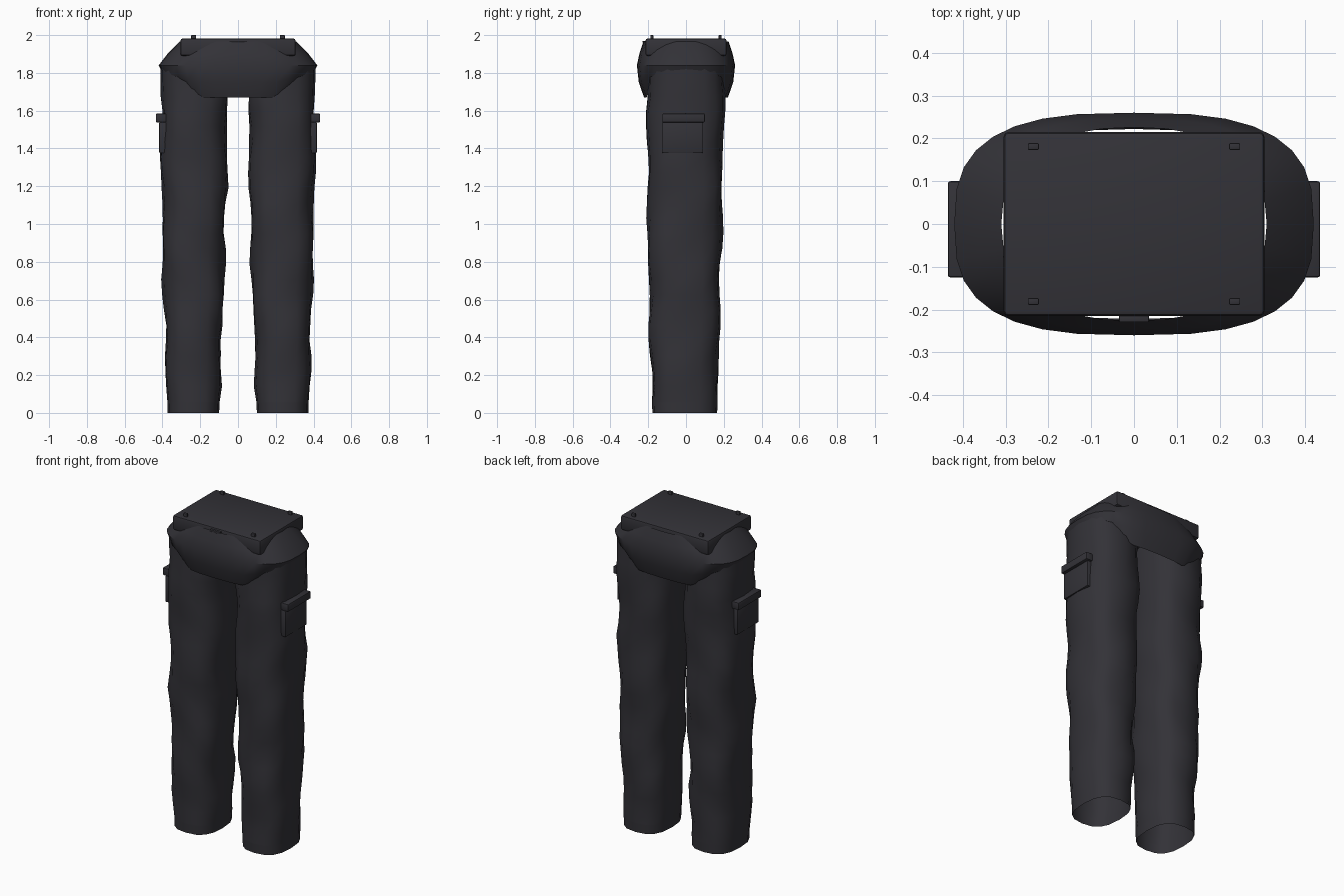
import bpy, bmesh, random
from math import sin, cos, pi, copysign, radians

random.seed(4)
cube = bpy.data.objects.get("Cube")
if cube:
    bpy.data.objects.remove(cube, do_unlink=True)

cloth = bpy.data.materials.new("charcoal cloth")
cloth.use_nodes = True
colour = (0.033, 0.032, 0.039, 1)
cloth.diffuse_color = colour
cloth.node_tree.nodes["Principled BSDF"].inputs["Base Color"].default_value = colour


def finish(name, bm, angle=40):
    mesh = bpy.data.meshes.new(name)
    bmesh.ops.recalc_face_normals(bm, faces=bm.faces)
    bm.to_mesh(mesh)
    bm.free()
    mesh.materials.append(cloth)
    ob = bpy.data.objects.new(name, mesh)
    bpy.context.collection.objects.link(ob)
    bpy.ops.object.select_all(action='DESELECT')
    ob.select_set(True)
    bpy.context.view_layer.objects.active = ob
    bpy.ops.object.shade_smooth_by_angle(angle=radians(angle))
    return ob


def loft(rings):
    bm = bmesh.new()
    loops = [[bm.verts.new(p) for p in ring] for ring in rings]
    for a, b in zip(loops, loops[1:]):
        for i in range(len(a)):
            j = (i + 1) % len(a)
            bm.faces.new((a[i], a[j], b[j], b[i]))
    return bm


def box(name, lo, hi, bevel=0.0):
    bm = bmesh.new()
    bmesh.ops.create_cube(bm, size=1)
    for v in bm.verts:
        v.co = [(l + h) / 2 + c * (h - l) for c, l, h in zip(v.co, lo, hi)]
    if bevel:
        bmesh.ops.bevel(bm, geom=bm.edges[:], offset=bevel, segments=2,
                        profile=0.5, affect='EDGES')
    return finish(name, bm)


def oval(angle, rx, ry, power):
    c, s = cos(angle), sin(angle)
    return (copysign(abs(c) ** power, c) * rx, copysign(abs(s) ** power, s) * ry)


# Leg outline by height: z, inner x, outer x, back y, front depth
LEG = [(0, .10, .372, .165, .178), (.06, .097, .374, .167, .18),
       (.4, .085, .388, .175, .19), (.8, .07, .398, .185, .20),
       (1.2, .06, .405, .193, .205), (1.6, .055, .408, .2, .205),
       (1.84, .05, .41, .2, .2)]


def leg_at(z):
    for a, b in zip(LEG, LEG[1:]):
        if z <= b[0]:
            t = (z - a[0]) / (b[0] - a[0])
            return [p + (q - p) * t for p, q in zip(a, b)][1:]
    return LEG[-1][1:]


# Trouser legs with soft diagonal folds, open at the hem
SIDES = 16
for side, name in ((1, "left"), (-1, "right")):
    rings = []
    heights = [0, .025, .055, .06] + [.06 + 1.78 * k / 22 for k in range(1, 23)]
    for z in heights:
        x0, x1, back, front = leg_at(z)
        ring = []
        for i in range(SIDES):
            a = 2 * pi * i / SIDES
            fold = .006 * sin(2 * a + 11 * z) + .004 * sin(3 * a - 17 * z)
            fold = (fold + random.uniform(-.003, .003)) if .06 < z < 1.75 else 0
            x, y = oval(a, (x1 - x0) / 2 + fold, (back + front) / 2 + fold, .75)
            ring.append((side * ((x0 + x1) / 2 + x), y + (back - front) / 2, z))
        rings.append(ring)
    finish(name + "_leg", loft(rings), 50)

    # Cargo pocket and its flap on the outer thigh
    for part, x0, x1, y1, z0, z1 in (("pocket", .36, .417, .088, 1.375, 1.54),
                                     ("pocket_flap", .38, .435, .10, 1.538, 1.585)):
        xs = sorted((side * x0, side * x1))
        box(name + "_" + part, (xs[0], -.125, z0), (xs[1], y1, z1), .006)

# Hip shell: a faceted band that drops low at front and back
HIP_SIDES = 32
rings = []
for level, (rx, ry, z, power) in enumerate(((.37, .222, 1.67, .75), (.40, .25, 1.75, .7),
                                           (.42, .26, 1.84, .7), (.37, .246, 1.905, .75),
                                           (.31, .226, 1.965, .85))):
    ring = []
    for i in range(HIP_SIDES):
        x, y = oval(2 * pi * i / HIP_SIDES, rx, ry, power)
        rise = max(0, abs(x) - .2)
        lift = (.8 * rise, .25 * rise, 0, 0, 0)[level]
        ring.append((x, y, z + lift))
    rings.append(ring)
finish("hip_shell", loft(rings), 35)

# Waist block and its four belt studs
box("waist_block", (-.305, -.215, 1.89), (.305, .215, 1.982), .012)
for sx, fx in ((1, "left"), (-1, "right")):
    for sy, fy in ((1, "back"), (-1, "front")):
        x, y = sx * .235, sy * .181
        box(f"{fy}_{fx}_belt_stud", (x - .013, y - .008, 1.97), (x + .013, y + .008, 2), .003)

# Small front fastening
box("front_fastening", (-.035, -.229, 1.958), (.035, -.21, 1.97), .002)
